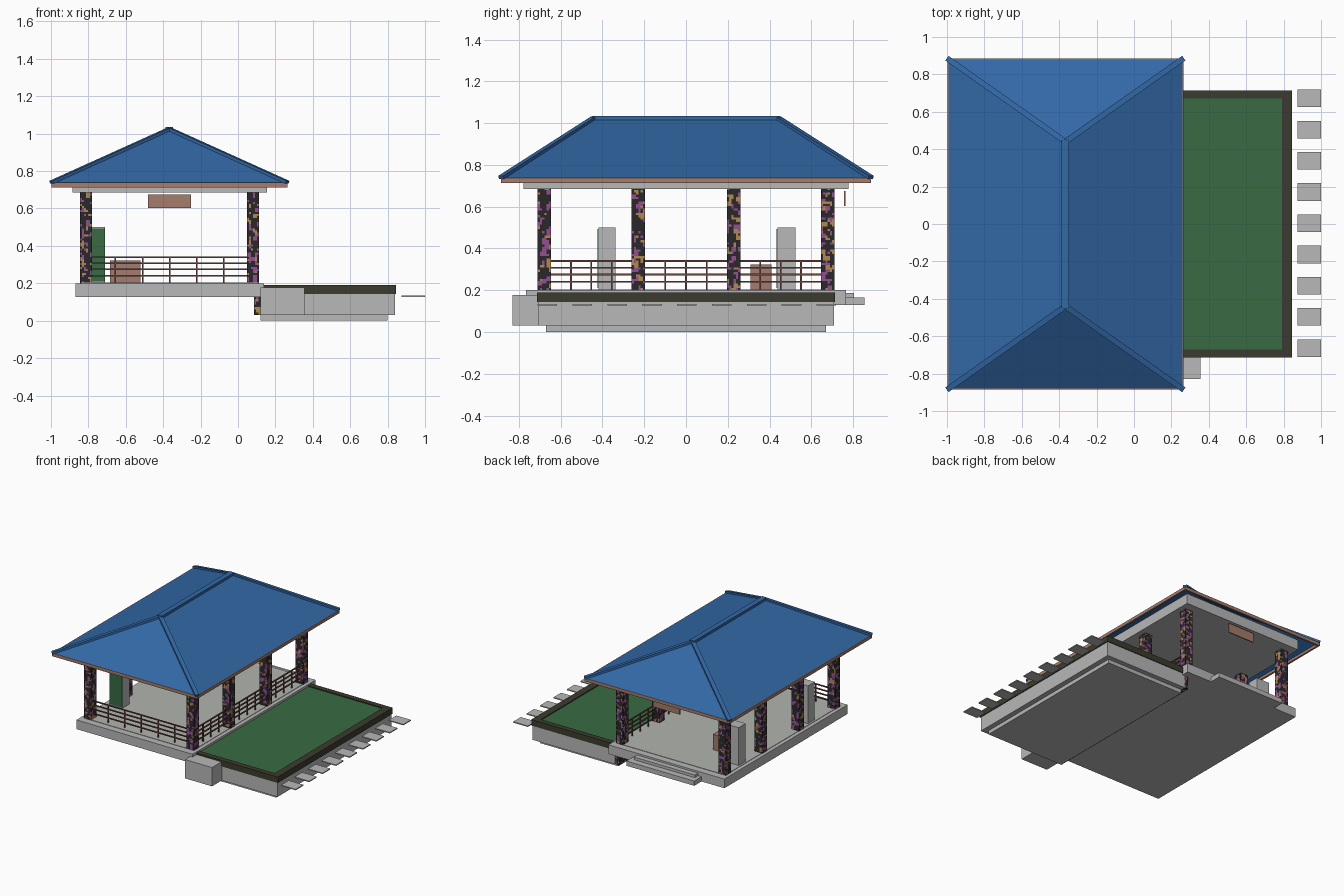
import bpy, bmesh
from mathutils import Vector, Matrix, noise

cube = bpy.data.objects.get("Cube")
if cube:
    bpy.data.objects.remove(cube)


def material(name, hex_colour):
    srgb = [int(hex_colour[i:i + 2], 16) / 255 for i in (0, 2, 4)]
    rgba = [c / 12.92 if c < 0.04 else ((c + 0.055) / 1.055) ** 2.4 for c in srgb] + [1]
    m = bpy.data.materials.new(name)
    m.use_nodes = True
    m.diffuse_color = rgba
    m.node_tree.nodes["Principled BSDF"].inputs["Base Color"].default_value = rgba
    return m


BLUE = material("roof_blue", "3268A6")
WOOD = material("wood_brown", "A37D6C")
CONCRETE = material("concrete_grey", "B8B8B8")
FLOOR = material("floor_grey", "B2B4AF")
GREEN = material("water_green", "396A44")
OLIVE = material("rim_olive", "3C3B2E")
RAIL = material("railing_brown", "6B4A42")
BLACK = material("mosaic_black", "29272B")
PINK = material("mosaic_purple", "93508F")
OCHRE = material("mosaic_ochre", "B08A4C")


def finish(name, bm, *mats):
    bmesh.ops.recalc_face_normals(bm, faces=bm.faces)
    mesh = bpy.data.meshes.new(name)
    bm.to_mesh(mesh)
    bm.free()
    for m in mats:
        mesh.materials.append(m)
    ob = bpy.data.objects.new(name, mesh)
    bpy.context.collection.objects.link(ob)
    return ob


def add_box(bm, x, y, z):
    """Box from (min, max) ranges."""
    centre = Vector([(r[0] + r[1]) / 2 for r in (x, y, z)])
    size = [r[1] - r[0] for r in (x, y, z)]
    bmesh.ops.create_cube(bm, size=1, matrix=Matrix.Translation(centre) @ Matrix.Diagonal((*size, 1)))


def box(name, mat, x, y, z):
    bm = bmesh.new()
    add_box(bm, x, y, z)
    return finish(name, bm, mat)


def add_bar(bm, a, b, width, height):
    """Rectangular bar between two points, kept upright."""
    a, b = Vector(a), Vector(b)
    along = (b - a).normalized()
    side = along.cross(Vector((0, 0, 1))).normalized()
    up = side.cross(along)
    rot = Matrix((along, side, up)).transposed().to_4x4()
    size = Matrix.Diagonal(((b - a).length, width, height, 1))
    bmesh.ops.create_cube(bm, size=1, matrix=Matrix.Translation((a + b) / 2) @ rot @ size)


def mosaic(name, x, y, z, cell):
    """Box cut into small tiles, coloured in clumps by noise."""
    bm = bmesh.new()
    add_box(bm, x, y, z)
    for axis, (lo, hi) in enumerate((x, y, z)):
        normal = Vector([float(i == axis) for i in range(3)])
        count = max(1, round((hi - lo) / cell))
        for k in range(1, count):
            bmesh.ops.bisect_plane(bm, geom=bm.verts[:] + bm.edges[:] + bm.faces[:],
                                   plane_co=normal * (lo + (hi - lo) * k / count), plane_no=normal)
    for f in bm.faces:
        p = f.calc_center_median() * 38
        if noise.noise(p) > 0.22:
            f.material_index = 1
        elif noise.noise(p + Vector((50, 20, 70))) > 0.25:
            f.material_index = 2
    return finish(name, bm, BLACK, PINK, OCHRE)


# Floor slab, floor finish and back steps
box("floor_slab", CONCRETE, (-0.87, 0.14), (-0.765, 0.765), (0.128, 0.2))
box("floor_finish", FLOOR, (-0.84, 0.11), (-0.71, 0.71), (0.199, 0.203))
box("lower_step", CONCRETE, (-0.67, -0.08), (0.75, 0.855), (0.128, 0.165))
box("upper_step", CONCRETE, (-0.64, -0.11), (0.75, 0.805), (0.15, 0.186))

# Mosaic columns and the mosaic wall below the slab
BAYS = (-0.678, -0.228, 0.228, 0.678)
for side, cx in (("right", -0.812), ("left", 0.081)):
    for i, cy in enumerate(BAYS):
        mosaic(f"{side}_column_{i + 1}", (cx - 0.032, cx + 0.032), (cy - 0.032, cy + 0.032),
               (0.2, 0.69), 0.011)
mosaic("foundation_wall", (0.085, 0.121), (-0.705, 0.705), (0.03, 0.13), 0.014)

# Railings along the front and the pool side
RAIL_HEIGHTS = (0.24, 0.275, 0.308, 0.34)


def railing(name, start, end, posts):
    bm = bmesh.new()
    a, b = Vector(start), Vector(end)
    for h in RAIL_HEIGHTS:
        up = Vector((0, 0, h))
        add_bar(bm, a + up, b + up, 0.009, 0.008)
    for k in range(1, posts + 1):
        p = a.lerp(b, k / (posts + 1))
        add_box(bm, (p.x - 0.004, p.x + 0.004), (p.y - 0.004, p.y + 0.004), (0.2, 0.34))
    finish(name, bm, RAIL)


railing("front_railing", (-0.8, -0.678, 0), (0.07, -0.678, 0), 5)
for i in range(3):
    railing(f"side_railing_{i + 1}", (0.081, BAYS[i] + 0.03, 0), (0.081, BAYS[i + 1] - 0.03, 0), 3)

# Furniture and hanging sign board
box("wooden_chest", WOOD, (-0.685, -0.52), (0.31, 0.41), (0.2, 0.323))
for i, (y0, y1) in enumerate(((-0.42, -0.337), (0.437, 0.525))):
    box(f"cabinet_{i + 1}", CONCRETE, (-0.825, -0.71), (y0, y1), (0.2, 0.5))
    box(f"cabinet_door_{i + 1}", GREEN, (-0.82, -0.712), (y0 - 0.004, y0), (0.21, 0.492))
box("sign_board", WOOD, (-0.48, -0.25), (0.756, 0.764), (0.602, 0.676))

# Ceiling beam block and fascia
box("ceiling_block", CONCRETE, (-0.885, 0.155), (-0.778, 0.778), (0.685, 0.765))
X0, X1, Y1, EAVE = -0.998, 0.264, 0.885, 0.738
bm = bmesh.new()
for x in ((X0, X0 + 0.014), (X1 - 0.014, X1)):
    add_box(bm, x, (-Y1, Y1), (0.713, EAVE))
for s in (-1, 1):
    add_box(bm, (X0, X1), sorted((s * Y1, s * (Y1 - 0.014))), (0.713, EAVE))
finish("fascia", bm, WOOD)

# Hipped roof shell
XC, RIDGE_Y, RIDGE_Z = (X0 + X1) / 2, 0.44, 1.025
inset = 0.005
bm = bmesh.new()
c = [bm.verts.new((x, y, EAVE)) for x, y in
     ((X0 + inset, -Y1 + inset), (X1 - inset, -Y1 + inset), (X1 - inset, Y1 - inset), (X0 + inset, Y1 - inset))]
r = [bm.verts.new((XC, s * RIDGE_Y, RIDGE_Z)) for s in (-1, 1)]
for f in ((c[0], c[1], r[0]), (c[1], c[2], r[1], r[0]), (c[2], c[3], r[1]), (c[3], c[0], r[0], r[1])):
    bm.faces.new(f)
roof = finish("roof", bm, BLUE)
shell = roof.modifiers.new("Thickness", "SOLIDIFY")
shell.thickness = 0.008

# Ridge and hip caps
bm = bmesh.new()
add_bar(bm, (XC, -RIDGE_Y - 0.01, RIDGE_Z), (XC, RIDGE_Y + 0.01, RIDGE_Z), 0.04, 0.02)
for x in (X0, X1):
    for s in (-1, 1):
        add_bar(bm, (x, s * Y1, EAVE + 0.002), (XC, s * RIDGE_Y, RIDGE_Z), 0.03, 0.016)
finish("roof_caps", bm, BLUE)

# Pool: base, body, rim, water and front block
box("pool_base", CONCRETE, (0.12, 0.80), (-0.67, 0.67), (0, 0.04))
box("pool_body", CONCRETE, (0.12, 0.84), (-0.708, 0.708), (0.03, 0.17))
box("pool_block", CONCRETE, (0.12, 0.355), (-0.83, -0.70), (0.03, 0.178))
box("water", GREEN, (0.139, 0.80), (-0.68, 0.68), (0.165, 0.183))
bm = bmesh.new()
add_box(bm, (0.79, 0.846), (-0.714, 0.714), (0.143, 0.19))
for s in (-1, 1):
    add_box(bm, (0.14, 0.79), sorted((s * 0.672, s * 0.714)), (0.143, 0.19))
finish("pool_rim", bm, OLIVE)

# Stepping stones beside the pool
for i in range(9):
    cy = (i - 4) * 0.167 + 0.004
    box(f"stepping_stone_{i + 1}", CONCRETE, (0.873, 1.0), (cy - 0.047, cy + 0.047), (0.126, 0.134))
